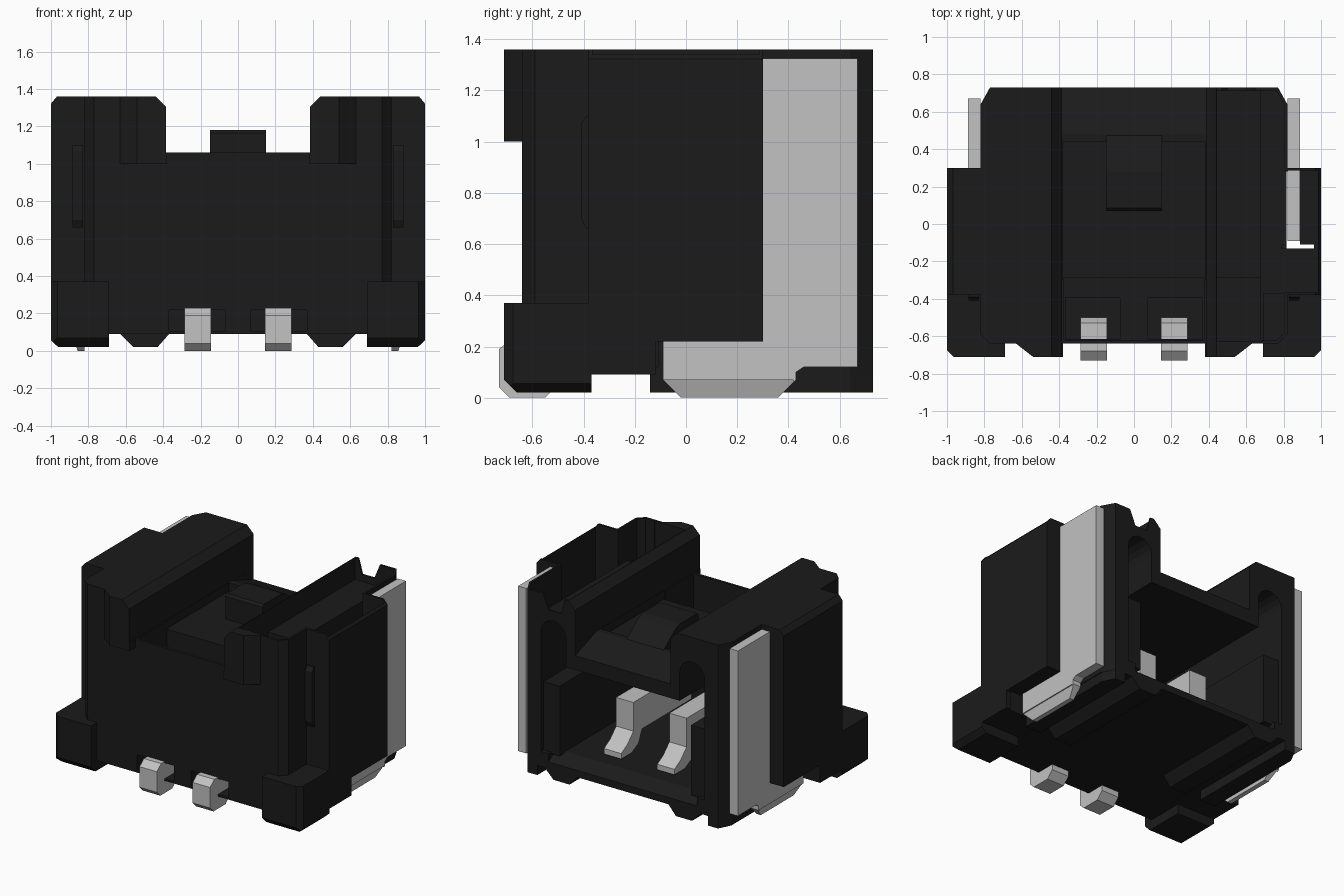
import bpy
import bmesh
import math

cube = bpy.data.objects.get("Cube")
if cube:
    bpy.data.objects.remove(cube, do_unlink=True)


def material(name, value, rough):
    m = bpy.data.materials.new(name)
    m.use_nodes = True
    color = (value, value, value, 1)
    m.diffuse_color = color
    node = next(n for n in m.node_tree.nodes if n.type == 'BSDF_PRINCIPLED')
    node.inputs["Base Color"].default_value = color
    node.inputs["Roughness"].default_value = rough
    return m


BLACK = material("black plastic", 0.011, 0.6)
METAL = material("tin grey", 0.54, 0.5)


def prism(name, axis, pts, lo, hi, mat=BLACK, flip=1):
    """Extrude a flat profile along an axis; flip=-1 mirrors it in x."""
    place = {
        "X": lambda p, d: (d * flip, p[0], p[1]),
        "Y": lambda p, d: (p[0] * flip, d, p[1]),
        "Z": lambda p, d: (p[0] * flip, p[1], d),
    }[axis]
    bm = bmesh.new()
    ends = [[bm.verts.new(place(p, d)) for p in pts] for d in (lo, hi)]
    for ring in ends:
        bm.faces.new(ring)
    n = len(pts)
    for i in range(n):
        j = (i + 1) % n
        bm.faces.new((ends[0][i], ends[0][j], ends[1][j], ends[1][i]))
    bmesh.ops.recalc_face_normals(bm, faces=bm.faces)
    mesh = bpy.data.meshes.new(name)
    bm.to_mesh(mesh)
    bm.free()
    mesh.materials.append(mat)
    obj = bpy.data.objects.new(name, mesh)
    bpy.context.collection.objects.link(obj)
    return obj


def box(name, x, y, z, mat=BLACK, flip=1):
    corners = [(x[0], y[0]), (x[1], y[0]), (x[1], y[1]), (x[0], y[1])]
    return prism(name, "Z", corners, z[0], z[1], mat, flip)


def cut(target, cutters):
    """Subtract the cutters, bake the result and drop the cutters."""
    for c in cutters:
        c.hide_render = True
        mod = target.modifiers.new("cut", 'BOOLEAN')
        mod.operation = 'DIFFERENCE'
        mod.solver = 'EXACT'
        mod.object = c
    bpy.context.view_layer.update()
    graph = bpy.context.evaluated_depsgraph_get()
    mesh = bpy.data.meshes.new_from_object(target.evaluated_get(graph))
    target.modifiers.clear()
    target.data = mesh
    for c in cutters:
        bpy.data.objects.remove(c, do_unlink=True)


def deck_gap():
    return prism("gap_cutter", "Y", [(-.385, 1.06), (.385, 1.06), (.385, 1.305), (.455, 1.375),
                                     (-.455, 1.375), (-.385, 1.305)], -1, 1)


# Housing: plan outline, both halves
half = [(.77, -.64), (.82, -.59), (.82, -.38), (1, -.38), (1, .30),
        (.82, .30), (.82, .64), (.77, .73)]
outline = half + [(-x, y) for x, y in reversed(half)]
housing = prism("housing", "Z", outline, .09, 1.36)

# Gap between towers, stepped and sloped deck, plug cavity, hollow front wall
cutters = [
    deck_gap(),
    box("deck_step_cutter", (-.38, .38), (-.3, .44), (1.0, 1.2)),
    prism("slope_cutter", "X", [(.48, 1.06), (.8, .95), (.8, 1.2), (.48, 1.2)], -.384, .384),
    box("cavity_cutter", (-.66, .66), (-.27, .8), (.2, .87)),
    box("wall_cutter", (-.375, .375), (-.62, -.285), (.29, 1.2)),
    prism("lip_cutter", "X", [(.62, .21), (.8, .21), (.8, .12), (.73, .14)], -.6, .6),
]
arch = [(.46, .5), (.66, .5)]
arch += [(.56 + .1 * math.cos(math.pi * i / 8), 1.08 + .1 * math.sin(math.pi * i / 8))
         for i in range(9)]
for s in (1, -1):
    cutters += [
        prism("channel_cutter", "Y", arch, -.27, .8, flip=s),
        box("lead_pocket_cutter", (.07, .37), (-.7, -.39), (.105, .22), flip=s),
        box("lead_shaft_cutter", (.075, .365), (-.615, -.395), (.11, .4), flip=s),
        box("undercut_cutter", (.82, 1.1), (-.12, .4), (0, .22), flip=s),
        prism("edge_cutter", "Y", [(.96, 1.37), (1.01, 1.37), (1.01, 1.31)], -1, 1, flip=s),
    ]
# Open-topped hollow left tower with a notched back wall and plate slot
hollow = [(.68, -.62), (.76, -.62), (.805, -.585), (.805, -.365), (.985, -.365),
          (.985, .285), (.805, .285), (.805, .635), (.76, .715), (.68, .715)]
cutters += [
    prism("tower_cutter", "Z", hollow, .24, 1.5),
    box("tower_front_cutter", (.445, .69), (-.625, -.29), (.3, 1.5)),
    box("tower_top_cutter", (.445, .69), (-.3, .715), (1.2, 1.5)),
    prism("notch_cutter", "Y", [(.465, 1.37), (.65, 1.37), (.60, 1.25), (.50, 1.25)], .6, .8),
    box("slot_cutter", (.815, .888), (-.12, .28), (0, 1.5)),
    box("kerf_cutter", (.79, .962), (-.13, -.11), (0, 1.5)),
]
cut(housing, cutters)

# Latch bump, ramping down to the back of the deck
prism("latch_bump", "X", [(.07, .95), (.07, 1.165), (.085, 1.18), (.28, 1.18),
                          (.33, 1.165), (.48, 1.055), (.48, .95)], -.15, .15)

arm = [(-.28, .34), (.30, .34), (.34, .25), (.42, .21), (.54, .21), (.54, .25),
       (.47, .29), (.40, .36), (.40, .57), (-.28, .57)]
lead = [(-.73, .04), (-.69, 0), (-.55, 0), (-.50, .05), (-.50, .17), (-.53, .23),
        (-.68, .23), (-.73, .19)]
plate = [(-.09, .07), (-.02, 0), (.36, 0), (.43, .07), (.43, .10), (.46, .12),
         (.67, .12), (.67, 1.325), (.295, 1.325), (.295, .6), (-.09, .6)]
foot = [(-.71, .37), (-.37, .37), (-.37, .02), (-.66, .02), (-.71, .07)]

for s, side in ((1, "left"), (-1, "right")):
    # Tower front ledge
    ledge = prism(side + "_tower_ledge", "Z",
                  [(.38, -.71), (.54, -.71), (.63, -.64), (.63, -.625), (.38, -.625)],
                  1, 1.36, flip=s)
    cut(ledge, [deck_gap()])
    # Guide rail along the cavity side wall
    box(side + "_guide_rail", (.53, .67), (-.28, .70), (.19, .70), flip=s)
    # Front foot with bevelled edges
    pad = prism(side + "_front_foot", "X", foot, .69, 1, flip=s)
    cut(pad, [
        prism("foot_cutter", "Y", [(.95, .01), (1.02, .01), (1.02, .075)], -1, 0, flip=s),
        prism("corner_cutter", "Z", [(.955, -.72), (1.01, -.72), (1.01, -.665)], 0, 1, flip=s),
    ])
    # Underside runner and rear skid
    prism(side + "_runner", "Y", [(.36, .1), (.43, .02), (.56, .02), (.64, .1)],
          -.14, .73, flip=s)
    prism(side + "_rear_skid", "Z", [(.69, -.14), (.815, -.14), (.815, .64), (.77, .73), (.69, .73)],
          .02, .12, flip=s)
    # Slim rib on the shoulder
    prism(side + "_shoulder_rib", "X", [(-.37, .66), (-.39, .66), (-.41, .70),
                                        (-.41, 1.07), (-.39, 1.1), (-.37, 1.1)],
          .83, .885, flip=s)
    # Metal retention plate with bevelled foot, solder lead and spring contact
    tab = prism(side + "_side_plate", "X", plate, .822, .888, METAL, s)
    cut(tab, [prism("tab_cutter", "Y", [(.9, .07), (.9, -.02), (.85, -.02), (.88, .07)],
                    -.2, .42, METAL, s)])
    prism(side + "_solder_lead", "X", lead, .145, .285, METAL, s)
    prism(side + "_contact", "X", arm, .145, .285, METAL, s)
